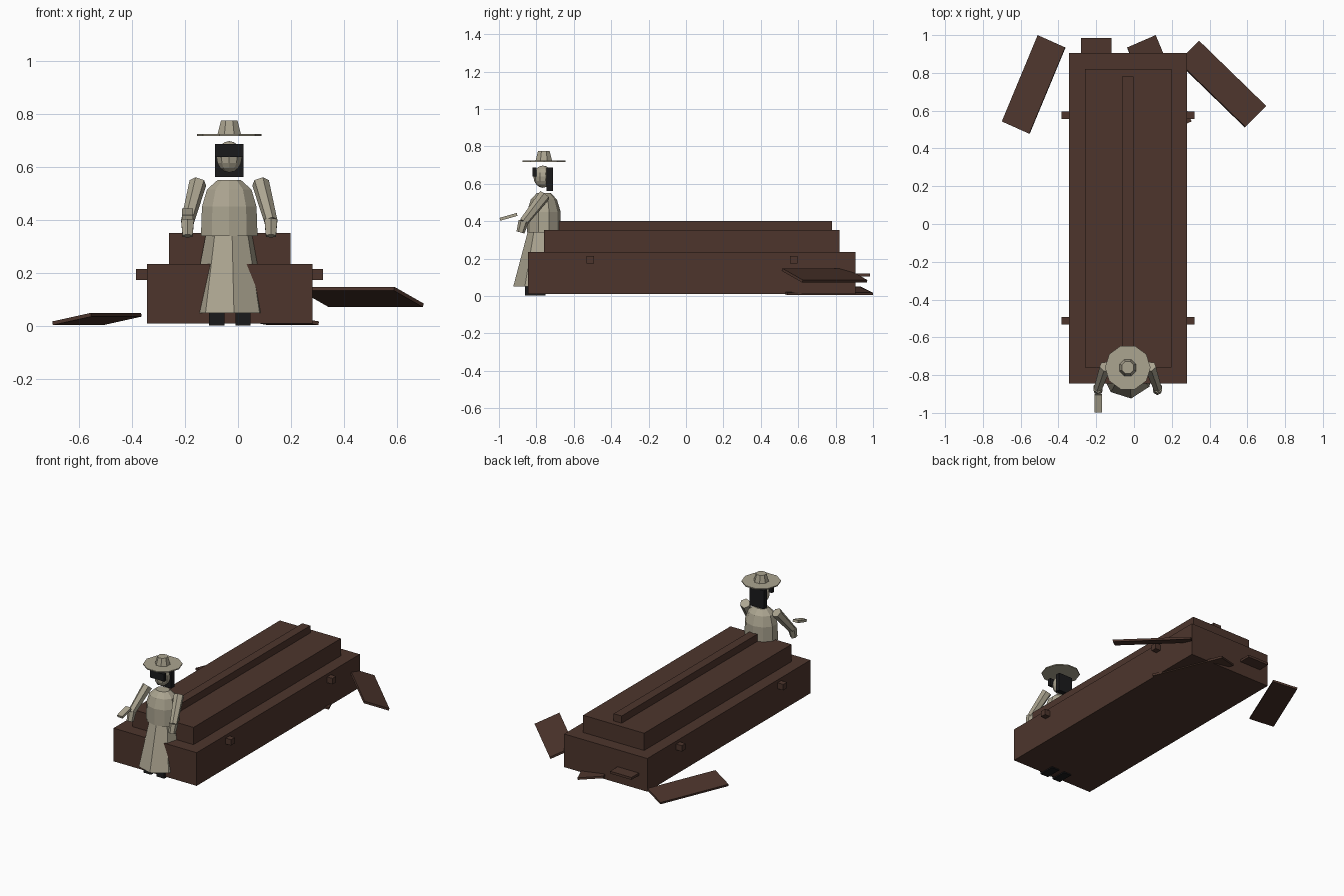
import bpy, bmesh, math
from mathutils import Vector, Matrix

if "Cube" in bpy.data.objects:
    bpy.data.objects.remove(bpy.data.objects["Cube"])


def material(name, rgb):
    m = bpy.data.materials.new(name)
    m.diffuse_color = (*[(c / 255) ** 2.2 for c in rgb], 1)
    m.use_nodes = True
    m.node_tree.nodes["Principled BSDF"].inputs["Base Color"].default_value = m.diffuse_color
    return m


BROWN = material("dark wood", (78, 56, 48))
CREAM = material("pale cloth", (170, 163, 143))
BLACK = material("black", (32, 32, 33))
CX, CY = -0.033, -0.76          # figure axis


def finish(name, bm, mat):
    bmesh.ops.recalc_face_normals(bm, faces=bm.faces)
    me = bpy.data.meshes.new(name)
    bm.to_mesh(me)
    bm.free()
    me.materials.append(mat)
    ob = bpy.data.objects.new(name, me)
    bpy.context.collection.objects.link(ob)
    return ob


def box(name, x, y, z, mat):
    """Box from (min, max) pairs."""
    bm = bmesh.new()
    size = [b - a for a, b in (x, y, z)]
    mid = [(a + b) / 2 for a, b in (x, y, z)]
    bmesh.ops.create_cube(bm, size=1, matrix=Matrix.Translation(mid) @ Matrix.Diagonal((*size, 1)))
    return finish(name, bm, mat)


def slab(name, a, b, c, thick, mat):
    """Tilted board whose top face has the corners a, b, c."""
    a, b, c = Vector(a), Vector(b), Vector(c)
    u, w = b - a, c - a
    n = u.cross(w).normalized()
    if n.z > 0:
        n = -n
    bm = bmesh.new()
    rings = [[bm.verts.new(p + n * t) for p in (a, b, b + w, c)] for t in (0, thick)]
    for r in rings:
        bm.faces.new(r)
    for i in range(4):
        j = (i + 1) % 4
        bm.faces.new((rings[0][i], rings[0][j], rings[1][j], rings[1][i]))
    return finish(name, bm, mat)


def lathe(name, profile, sides, turn, mat):
    """Stacked rings of (z, x radius, y radius) around the figure axis."""
    bm = bmesh.new()
    rings = []
    for z, rx, ry in profile:
        angles = [turn - math.pi / 2 + 2 * math.pi * i / sides for i in range(sides)]
        rings.append([bm.verts.new((CX + rx * math.cos(t), CY + ry * math.sin(t), z)) for t in angles])
    for lo, hi in zip(rings, rings[1:]):
        for i in range(sides):
            j = (i + 1) % sides
            bm.faces.new((lo[i], lo[j], hi[j], hi[i]))
    bm.faces.new(rings[0])
    bm.faces.new(rings[-1])
    return finish(name, bm, mat)


def limb(name, a, b, r1, r2, sides, mat):
    a, b = Vector(a), Vector(b)
    d = b - a
    bm = bmesh.new()
    bmesh.ops.create_cone(bm, cap_ends=True, segments=sides, radius1=r1, radius2=r2, depth=d.length,
                          matrix=Matrix.Translation((a + b) / 2) @ d.to_track_quat('Z', 'Y').to_matrix().to_4x4())
    return finish(name, bm, mat)


# Coffin: body, stepped lid and ridge
box("coffin_body", (-0.343, 0.281), (-0.845, 0.905), (0.01, 0.235), BROWN)
box("coffin_lid", (-0.26, 0.198), (-0.76, 0.82), (0.235, 0.352), BROWN)
box("lid_ridge", (-0.063, -0.003), (-0.72, 0.78), (0.35, 0.401), BROWN)

# Handles stick out of both long sides
for y in (-0.513, 0.575):
    for label, x in (("left", (-0.385, -0.34)), ("right", (0.28, 0.321))):
        box("handle_" + label, x, (y - 0.02, y + 0.02), (0.175, 0.215), BROWN)

# Loose broken boards around the far end
slab("left_board", (-0.365, 0.935, 0.05), (-0.555, 0.478, 0.05), (-0.51, 1.0, 0.018), 0.014, BROWN)
slab("right_board", (0.235, 0.86, 0.148), (0.59, 0.515, 0.148), (0.345, 0.97, 0.085), 0.014, BROWN)
slab("under_board", (-0.035, 0.935, 0.045), (0.155, 0.478, 0.045), (0.115, 1.0, 0.018), 0.014, BROWN)
slab("flat_board", (-0.28, 0.985, 0.12), (-0.28, 0.49, 0.12), (-0.12, 0.985, 0.12), 0.016, BROWN)

# Long coat
lathe("coat_skirt", [(0.05, 0.145, 0.165), (0.35, 0.088, 0.085)], 8, math.radians(7), CREAM)
lathe("coat_torso", [(0.34, 0.112, 0.09), (0.45, 0.108, 0.09), (0.515, 0.088, 0.07), (0.55, 0.047, 0.038)],
      10, 0, CREAM)

# Boots
for label, x in (("left", -0.08), ("right", 0.019)):
    box("boot_" + label, (x - 0.029, x + 0.029), (-0.86, -0.75), (0.002, 0.06), BLACK)

# Head, hair block and face band
bm = bmesh.new()
bmesh.ops.create_uvsphere(bm, u_segments=10, v_segments=8, radius=0.055,
                          matrix=Matrix.Translation((CX, -0.765, 0.638)) @ Matrix.Diagonal((0.92, 0.92, 1.08, 1)))
finish("head", bm, CREAM)
box("hair", (-0.086, 0.02), (-0.745, -0.712), (0.562, 0.687), BLACK)
box("face_band", (-0.086, 0.02), (-0.82, -0.799), (0.638, 0.687), BLACK)

# Hat
lathe("hat_brim", [(0.717, 0.121, 0.121), (0.724, 0.121, 0.121)], 10, math.radians(18), CREAM)
lathe("hat_crown", [(0.722, 0.048, 0.048), (0.774, 0.034, 0.034)], 8, math.radians(22.5), CREAM)

# Arms and hands, mirrored about the figure axis
for label, s in (("left", -1), ("right", 1)):
    limb("arm_" + label, (CX + s * 0.118, -0.755, 0.54), (CX + s * 0.157, -0.868, 0.395), 0.033, 0.025, 6, CREAM)
    limb("hand_" + label, (CX + s * 0.157, -0.868, 0.40), (CX + s * 0.157, -0.885, 0.34), 0.028, 0.022, 6, CREAM)

# Small held plate
slab("held_plate", (-0.21, -0.997, 0.418), (-0.17, -0.997, 0.418), (-0.21, -0.905, 0.444), 0.016, CREAM)
